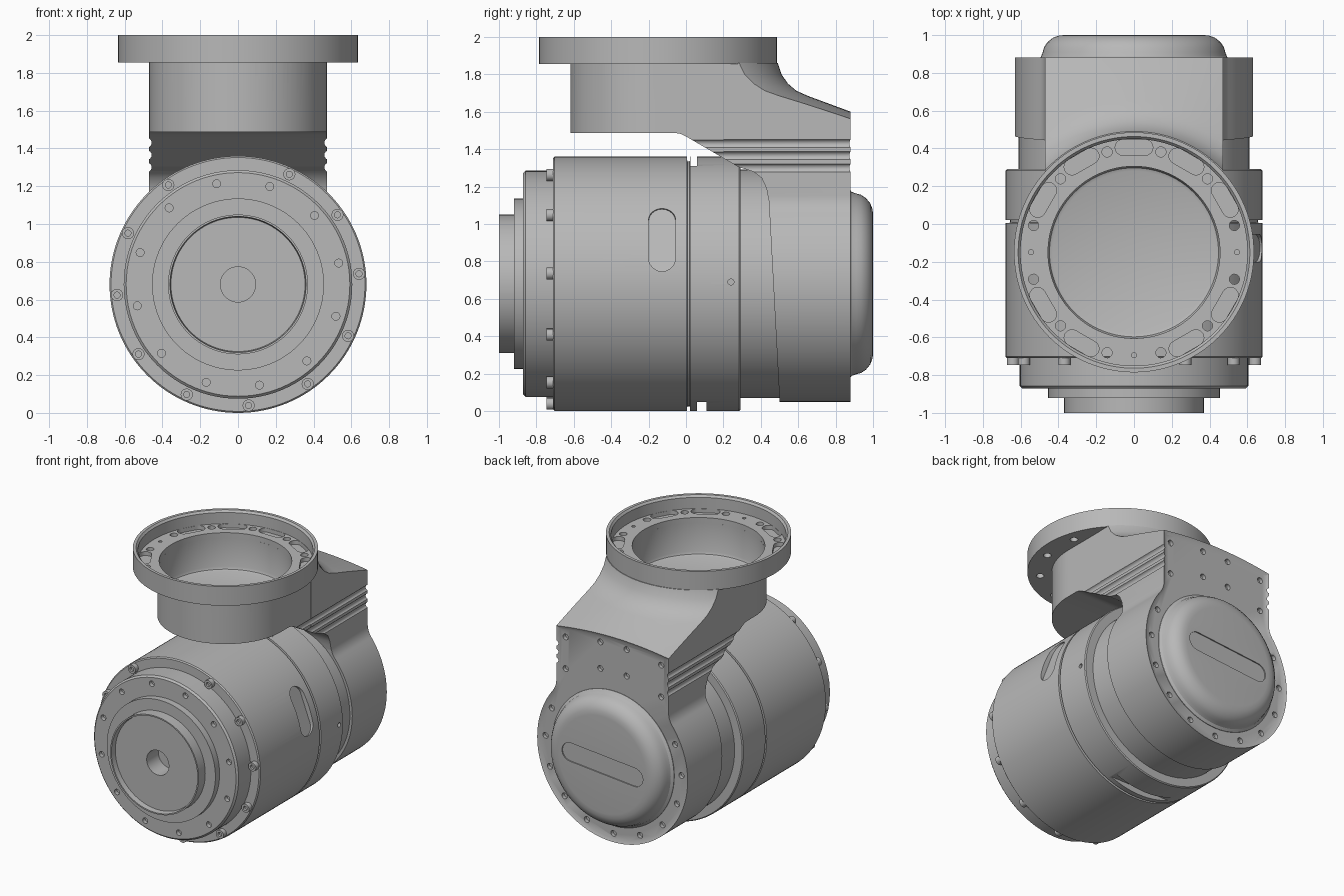
import bpy, bmesh
from math import radians, sin, cos, asin, sqrt, pi, tau
from mathutils import Matrix, Vector

if "Cube" in bpy.data.objects:
    bpy.data.objects.remove(bpy.data.objects["Cube"])

AXIS_Z = 0.68      # height of the horizontal barrel axis
FLANGE_Y = -0.15   # position of the vertical flange axis

metal = bpy.data.materials.new("plain_grey_metal")
metal.use_nodes = True
GREY = (0.48, 0.48, 0.48, 1)
metal.diffuse_color = GREY
metal.node_tree.nodes["Principled BSDF"].inputs["Base Color"].default_value = GREY

TO_Y = Matrix.Rotation(pi / 2, 4, 'X')                       # extrude towards the front
TO_X = Matrix(((0, 0, 1, 0), (1, 0, 0, 0), (0, 1, 0, 0), (0, 0, 0, 1)))


def at(x, y, z):
    return Matrix.Translation((x, y, z))


def arc(cx, cy, r, a0, a1, n):
    return [(cx + r * cos(radians(a0 + (a1 - a0) * i / n)),
             cy + r * sin(radians(a0 + (a1 - a0) * i / n))) for i in range(n + 1)]


def circle(r, n=20):
    return arc(0, 0, r, 0, 360, n)[:-1]


def stadium(half_len, half_w):
    s = half_len - half_w
    return arc(s, 0, half_w, -90, 90, 12) + arc(-s, 0, half_w, 90, 270, 12)


def prism(bm, pts, depth, matrix):
    """Extrude a closed 2D outline along its local z."""
    low = [bm.verts.new(matrix @ Vector((x, y, 0))) for x, y in pts]
    high = [bm.verts.new(matrix @ Vector((x, y, depth))) for x, y in pts]
    bm.faces.new(low)
    bm.faces.new(high)
    for i in range(len(pts)):
        j = (i + 1) % len(pts)
        bm.faces.new((low[i], low[j], high[j], high[i]))


def revolve(bm, profile, axis, centre, steps=96):
    """Spin (radius, position) points round the y or z axis."""
    c = Vector(centre)
    direction = Vector((0, 1, 0)) if axis == 'y' else Vector((0, 0, 1))
    vs = [bm.verts.new(c + Vector((r, 0, 0)) + direction * h) for r, h in profile]
    es = [bm.edges.new(pair) for pair in zip(vs, vs[1:])]
    bmesh.ops.spin(bm, geom=vs + es, cent=c, axis=direction, angle=tau, steps=steps)
    bmesh.ops.remove_doubles(bm, verts=bm.verts[:], dist=1e-5)


def make(name, bm):
    bmesh.ops.recalc_face_normals(bm, faces=bm.faces[:])
    mesh = bpy.data.meshes.new(name)
    bm.to_mesh(mesh)
    bm.free()
    mesh.materials.append(metal)
    obj = bpy.data.objects.new(name, mesh)
    bpy.context.collection.objects.link(obj)
    return obj


def boolean(target, bm, operation='DIFFERENCE'):
    tool = make("cutter", bm)
    tool.hide_render = True
    mod = target.modifiers.new("shape", 'BOOLEAN')
    mod.operation, mod.object, mod.solver = operation, tool, 'EXACT'
    bpy.context.view_layer.objects.active = target
    bpy.ops.object.modifier_apply(modifier=mod.name)
    bpy.data.objects.remove(tool)


def revolved(name, profile, axis, centre, steps=96):
    bm = bmesh.new()
    revolve(bm, profile, axis, centre, steps)
    return make(name, bm)


BARREL = (0, 0, AXIS_Z)
FLANGE = (0, FLANGE_Y, 0)

# Barrel with its seam, side slot and notches
barrel = revolved("barrel", [(0, -.71), (.672, -.71), (.68, -.702), (.68, .005), (.655, .007),
                             (.655, .02), (.68, .022), (.68, .283), (.673, .29), (.61, .29),
                             (.61, .56), (0, .56)], 'y', BARREL, 128)
cut = bmesh.new()
tilt = at(0, 0, AXIS_Z) @ Matrix.Rotation(-radians(21), 4, 'Y')
prism(cut, stadium(.18, .0725), .2, tilt @ at(.645, -.128, 0) @ TO_X @ Matrix.Rotation(pi / 2, 4, 'Z'))
prism(cut, circle(.016), .2, at(.64, .24, .69) @ TO_X)
for y0, y1, z0, z1 in ((.06, .11, -.1, .05), (.024, .06, 1.31, 1.5)):
    prism(cut, [(-.3, y0), (.3, y0), (.3, y1), (-.3, y1)], z1 - z0, at(0, 0, z0))
boolean(barrel, cut)

# Stepped front hub with a recessed centre and a ring of small holes
hub = revolved("front_hub", [(0, -.82), (.093, -.82), (.093, -.96), (.355, -.96), (.36, -1), (.37, -1),
                             (.37, -.92), (.455, -.92), (.455, -.87), (.592, -.87), (.605, -.857),
                             (.605, -.7), (0, -.7)], 'y', BARREL)
cut = bmesh.new()
for i in range(12):
    a = radians(12 + 30 * i)
    prism(cut, circle(.021, 16), .1, at(.545 * cos(a), -.84, AXIS_Z + .545 * sin(a)) @ TO_Y)
boolean(hub, cut)

# Socket screws round the barrel front, with one position left empty
bm = bmesh.new()
for i in range(12):
    a = radians(5 + 30 * i)
    if i != 3:
        revolve(bm, [(0, -.728), (.016, -.728), (.016, -.746), (.032, -.746), (.032, -.7), (0, -.7)],
                'y', (.643 * cos(a), 0, AXIS_Z + .643 * sin(a)), 16)
make("barrel_screws", bm)

# Elbow housing: back outline, trimmed by side, plan and revolved top shapes
R, HALF, FILLET = .63, .47, .15
rise = sqrt((R + FILLET) ** 2 - (HALF + FILLET) ** 2)
touch = asin(rise / (R + FILLET)) * 180 / pi
right = ([(HALF, 2.1)] + arc(HALF + FILLET, AXIS_Z + rise, FILLET, 180, 180 + touch, 8)
         + arc(0, AXIS_Z, R, touch, -90, 48)[1:])
outline = right + [(-x, z) for x, z in right[-2::-1]]
bm = bmesh.new()
prism(bm, outline, 1.7, at(0, .88, 0) @ TO_Y)
elbow = make("elbow_housing", bm)

side = [(-.8, 1.487), (-.06, 1.487), (-.03, 1.482), (0, 1.468), (.28, 1.305), (.36, 1.28), (.405, 1.245),
        (.43, 1.19), (.443, 1.12), (.503, 0), (1, 0), (1, 2), (-.8, 2)]
cut = bmesh.new()
prism(cut, side, 2, at(-1, 0, 0) @ TO_X)
boolean(elbow, cut, 'INTERSECT')

plan = arc(0, FLANGE_Y, .468, 180, 360, 48) + [(.468, .2), (.8, .3), (.8, 1), (-.8, 1), (-.8, .3), (-.468, .2)]
cut = bmesh.new()
prism(cut, plan, 3, at(0, 0, -.5))
boolean(elbow, cut, 'INTERSECT')

cut = bmesh.new()
revolve(cut, [(0, -.1), (1.4, -.1), (1.4, 1.463), (1.03, 1.6), (.8, 1.685), (.74, 1.712), (.695, 1.75),
              (.66, 1.8), (.64, 1.86), (0, 1.86)], 'z', FLANGE, 128)
boolean(elbow, cut, 'INTERSECT')

# Sunken back plate
bm = bmesh.new()
bm.from_mesh(elbow.data)
back = [f for f in bm.faces if f.normal.y > .99 and f.calc_center_median().y > .87]
bmesh.ops.inset_region(bm, faces=back, thickness=.024, use_even_offset=True)
bmesh.ops.translate(bm, verts=list({v for f in back for v in f.verts}), vec=(0, -.012, 0))
bm.to_mesh(elbow.data)
bm.free()

# Bore, side grooves and back plate screw holes
cut = bmesh.new()
revolve(cut, [(0, 1.62), (.43, 1.62), (.447, 1.627), (.455, 1.645), (.455, 2.1), (0, 2.1)], 'z', FLANGE)
boolean(elbow, cut)
cut = bmesh.new()
for sx in (-1, 1):
    for z in (1.43, 1.365, 1.30):
        prism(cut, circle(.025, 16), 1.0, at(sx * (HALF + .012), .95, z) @ TO_Y)
boolean(elbow, cut)
holes = [(.57 * cos(radians(a)), AXIS_Z + .57 * sin(radians(a))) for a in range(-205, 30, 23)]
for sx in (-1, 1):
    holes += [(sx * .4, 1.49), (sx * .11, 1.53), (sx * .11, 1.33), (sx * .4, 1.25)]
cut = bmesh.new()
for x, z in holes:
    prism(cut, circle(.022, 16), .06, at(x, .9, z) @ TO_Y)
boolean(elbow, cut)

# Domed back cap with a shallow long slot
cap = revolved("back_cap", [(0, .8), (.51, .8), (.51, .872), (.492, .885), (.483, .91), (.476, .935), (.458, .962),
                            (.43, .985), (.398, .997), (.365, 1), (0, 1)], 'y', BARREL)
cut = bmesh.new()
prism(cut, stadium(.34, .07), .1, at(0, 1.092, AXIS_Z) @ TO_Y @ Matrix.Rotation(radians(5), 4, 'Z'))
boolean(cap, cut)

# Top flange with a raised rim, slots and holes
ring = [(.455, 1.855), (.455, 1.9), (.6, 1.9), (.6, 1.985), (.613, 2), (.635, 2), (.635, 1.855)]
flange = revolved("top_flange", ring + ring[:1], 'z', FLANGE, 128)
cut = bmesh.new()
for i in range(12):
    spin = at(*FLANGE) @ Matrix.Rotation(radians(30 * i), 4, 'Z')
    if i in (0, 6, 9):
        prism(cut, circle(.013, 12), .1, spin @ at(.545, 0, 1.87))
    else:
        prism(cut, stadium(.1, .042), .1, spin @ at(.555, 0, 1.87) @ Matrix.Rotation(pi / 2, 4, 'Z'))
    half = spin @ Matrix.Rotation(radians(15), 4, 'Z')
    prism(cut, circle(.027, 16), .2, half @ at(.55, 0, 1.8))
boolean(flange, cut)

# Smooth curved faces, keep machined edges crisp
bpy.ops.object.select_all(action='DESELECT')
for obj in bpy.context.collection.objects:
    if obj.type == 'MESH':
        obj.select_set(True)
        bpy.context.view_layer.objects.active = obj
bpy.ops.object.shade_smooth_by_angle(angle=radians(28))
